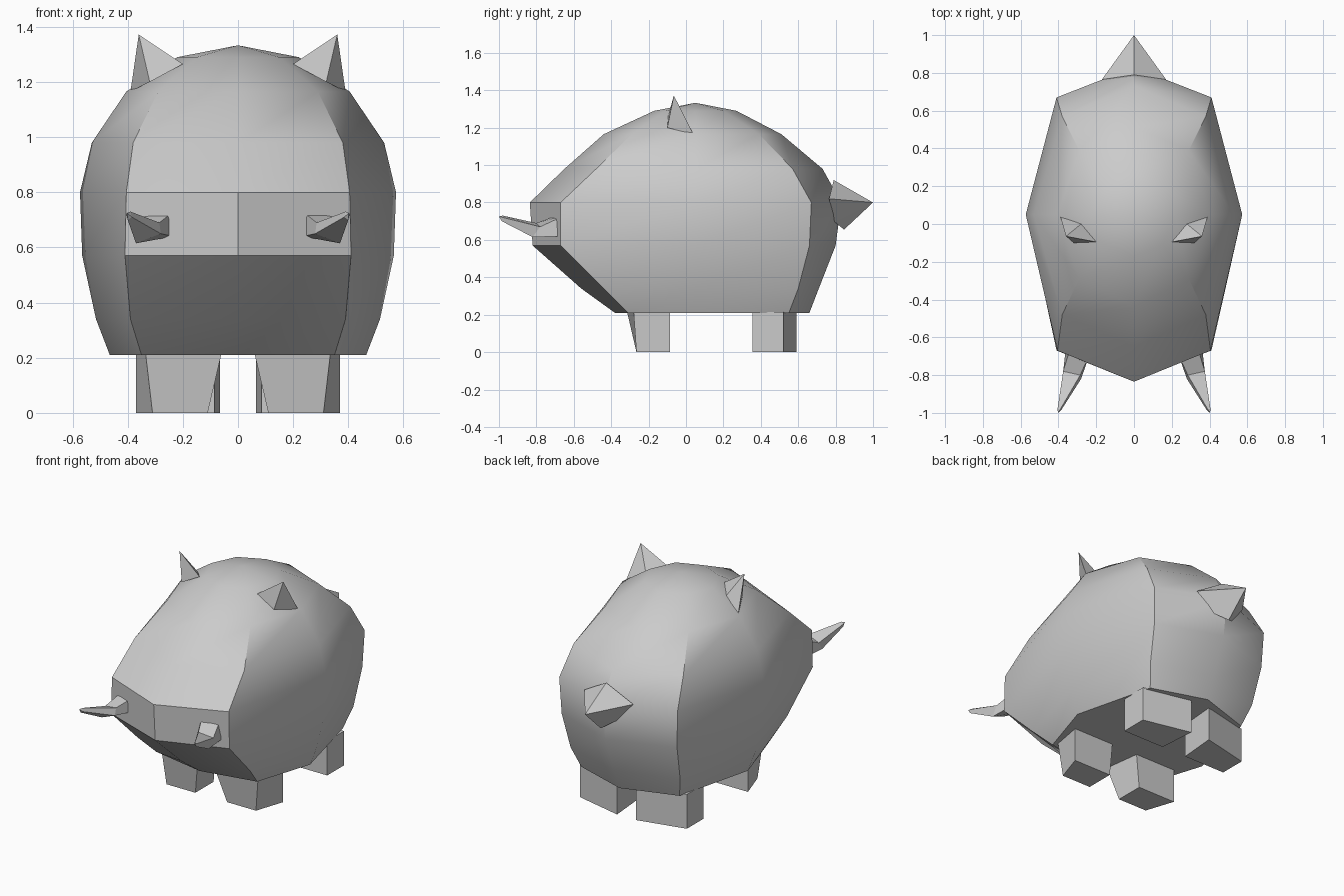
import bpy, bmesh, math

if "Cube" in bpy.data.objects:
    bpy.data.objects.remove(bpy.data.objects["Cube"])

grey = bpy.data.materials.new("plain grey")
grey.diffuse_color = (0.6, 0.6, 0.6, 1)
grey.use_nodes = True
grey.node_tree.nodes["Principled BSDF"].inputs["Base Color"].default_value = grey.diffuse_color


def make(name, verts, faces, smooth=None):
    bm = bmesh.new()
    vs = [bm.verts.new(v) for v in verts]
    for f in faces:
        bm.faces.new([vs[i] for i in f])
    bmesh.ops.recalc_face_normals(bm, faces=bm.faces[:])
    mesh = bpy.data.meshes.new(name)
    bm.to_mesh(mesh)
    bm.free()
    mesh.materials.append(grey)
    ob = bpy.data.objects.new(name, mesh)
    bpy.context.collection.objects.link(ob)
    if smooth:
        bpy.ops.object.select_all(action='DESELECT')
        ob.select_set(True)
        bpy.context.view_layer.objects.active = ob
        bpy.ops.object.shade_smooth_by_angle(angle=math.radians(smooth))
    return ob


def loft(name, rings, tip=None, smooth=None):
    """Skin equal rings, closing the start and ending in a tip or a cap."""
    n = len(rings[0])
    verts = [p for r in rings for p in r]
    faces = [list(range(n))]
    for k in range(len(rings) - 1):
        a, b = k * n, (k + 1) * n
        faces += [[a + i, a + (i + 1) % n, b + (i + 1) % n, b + i] for i in range(n)]
    a = (len(rings) - 1) * n
    if tip:
        verts.append(tip)
        faces += [[a + i, a + (i + 1) % n, len(verts) - 1] for i in range(n)]
    else:
        faces.append([a + i for i in range(n)])
    return make(name, verts, faces, smooth)


def pair(name, rings, tip=None):
    for side, s in (("right", 1), ("left", -1)):
        flip = lambda p: (s * p[0], p[1], p[2])
        loft(side + "_" + name, [[flip(p) for p in r] for r in rings],
             flip(tip) if tip else None)


# Body: eight-sided rings
# height, front y, front corner x and y, side x, rear corner x and y, rear y
levels = [
    (0.21, -0.38, 0.35, -0.31, 0.465, 0.34, 0.55, 0.66),
    (0.34, -0.56, 0.39, -0.44, 0.515, 0.38, 0.60, 0.71),
    (0.57, -0.82, 0.41, -0.67, 0.565, 0.40, 0.66, 0.80),
    (0.80, -0.835, 0.405, -0.67, 0.573, 0.41, 0.67, 0.83),
    (0.98, -0.65, 0.38, -0.48, 0.53, 0.38, 0.57, 0.73),
    (1.165, -0.44, 0.29, -0.29, 0.405, 0.29, 0.39, 0.51),
    (1.29, -0.17, 0.15, -0.11, 0.22, 0.15, 0.20, 0.27),
]
rings = [[(0, f, z), (cx, cy, z), (sx, 0.05, z), (rx, ry, z), (0, r, z),
          (-rx, ry, z), (-sx, 0.05, z), (-cx, cy, z)]
         for z, f, cx, cy, sx, rx, ry, r in levels]
loft("body", rings, (0, 0.05, 1.333), 35)

# Tail spike
loft("tail", [[(0, 0.79, 0.92), (0.17, 0.765, 0.82), (0.07, 0.79, 0.70),
               (0, 0.845, 0.655), (-0.07, 0.79, 0.70), (-0.17, 0.765, 0.82)]],
     (0, 1.0, 0.80), 35)

# Legs
pair("front_leg", [
    [(0.11, -0.265, 0), (0.31, -0.265, 0), (0.37, -0.085, 0), (0.11, -0.085, 0)],
    [(0.06, -0.315, 0.215), (0.335, -0.28, 0.215), (0.37, -0.085, 0.215), (0.09, -0.085, 0.215)]])
pair("rear_leg", [[(0.085, 0.355, z), (0.37, 0.355, z), (0.37, 0.52, z), (0.065, 0.59, z)]
                  for z in (0, 0.215)])

# Tusks: stub, bend, then a point
pair("tusk", [
    [(0.235, -0.69, 0.64), (0.36, -0.65, 0.62), (0.335, -0.65, 0.73), (0.235, -0.69, 0.73)],
    [(0.28, -0.82, 0.65), (0.37, -0.82, 0.615), (0.375, -0.78, 0.67), (0.285, -0.80, 0.69)],
    [(0.385, -0.985, 0.71), (0.40, -0.985, 0.70), (0.405, -0.98, 0.72), (0.39, -0.98, 0.73)]],
    (0.402, -1.0, 0.725))

# Ears
pair("ear", [[(0.20, -0.095, 1.265), (0.32, -0.10, 1.20),
              (0.39, 0.04, 1.165), (0.28, 0.0, 1.24)]], (0.36, -0.065, 1.372))
